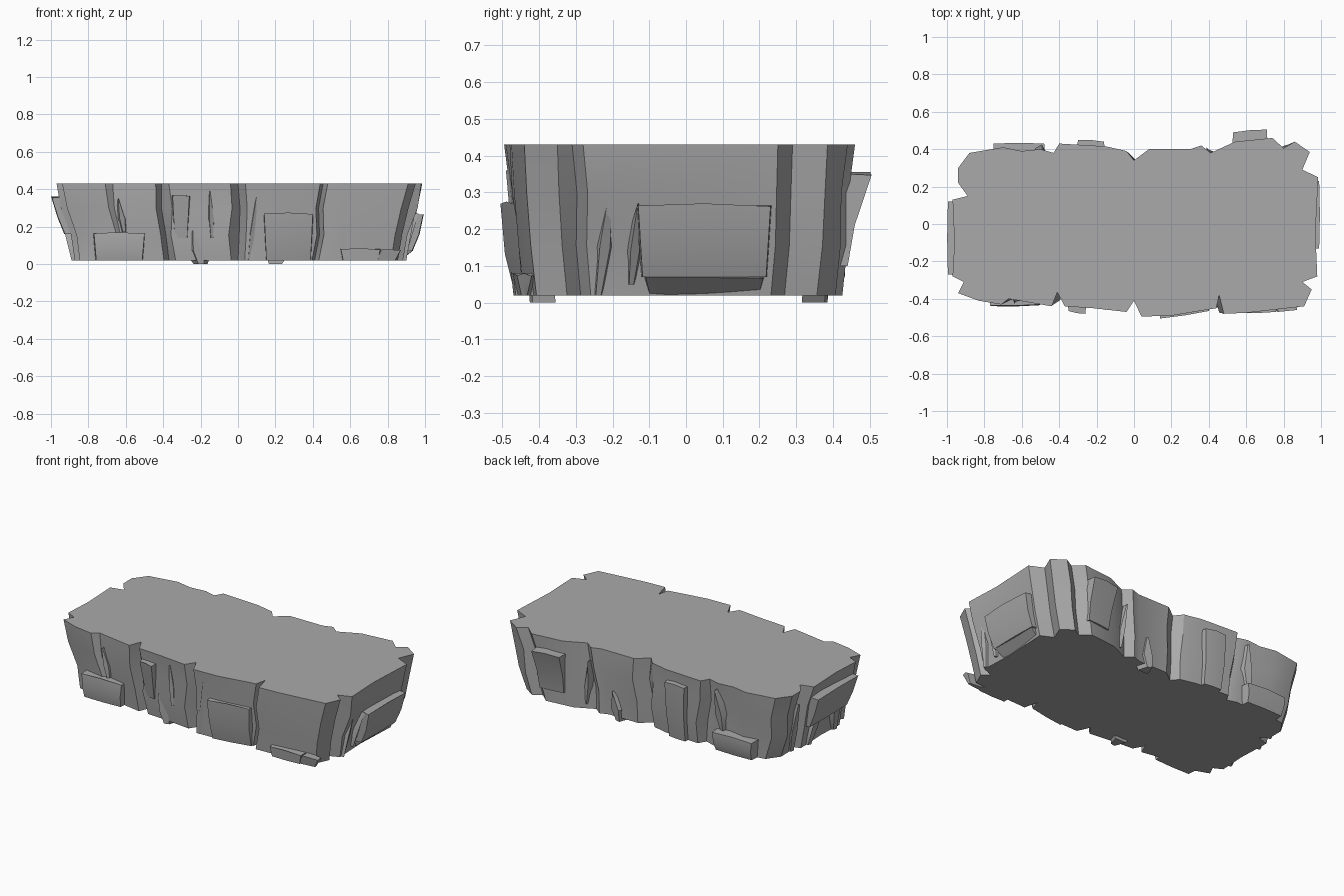
import bpy, bmesh, math

if "Cube" in bpy.data.objects:
    bpy.data.objects.remove(bpy.data.objects["Cube"])

stone = bpy.data.materials.new("grey stone")
stone.use_nodes = True
colour = (0.40, 0.40, 0.40, 1)
stone.diffuse_color = colour
stone.node_tree.nodes["Principled BSDF"].inputs["Base Color"].default_value = colour

TOP, BASE = 0.43, 0.02


def finish(bm, name):
    bmesh.ops.recalc_face_normals(bm, faces=bm.faces)
    mesh = bpy.data.meshes.new(name)
    bm.to_mesh(mesh)
    bm.free()
    mesh.materials.append(stone)
    obj = bpy.data.objects.new(name, mesh)
    bpy.context.collection.objects.link(obj)
    bpy.ops.object.select_all(action="DESELECT")
    obj.select_set(True)
    bpy.context.view_layer.objects.active = obj
    bpy.ops.object.shade_smooth_by_angle(angle=math.radians(28))
    return obj


def loft(name, rings):
    bm = bmesh.new()
    loops = [[bm.verts.new(p) for p in ring] for ring in rings]
    n = len(loops[0])
    for low, high in zip(loops, loops[1:]):
        for i in range(n):
            j = (i + 1) % n
            bm.faces.new((low[i], low[j], high[j], high[i]))
    bm.faces.new(loops[0][::-1])
    bm.faces.new(loops[-1])
    return finish(bm, name)


# Top rim, split by side; each side runs counter-clockwise
front = [(-.94, -.37), (-.83, -.41), (-.71, -.43), (-.67, -.40), (-.44, -.44), (-.41, -.365),
         (-.37, -.44), (-.22, -.45), (-.04, -.47), (0, -.41), (.04, -.495), (.2, -.49),
         (.44, -.45), (.455, -.38), (.48, -.48), (.6, -.475), (.91, -.44)]
right = [(.95, -.35), (.9, -.31), (.98, -.28), (.97, -.05), (.985, .25), (.9, .29)]
back = [(.94, .385), (.86, .44), (.8, .405), (.74, .46), (.54, .44), (.41, .38), (.36, .42),
        (.3, .4), (.08, .4), (0, .34), (-.04, .39), (-.15, .415), (-.4, .43), (-.43, .38),
        (-.5, .4), (-.6, .39), (-.7, .41), (-.88, .38)]
left = [(-.94, .3), (-.94, .22), (-.89, .15), (-.97, .13), (-.96, -.1), (-.97, -.28), (-.91, -.31)]
rim = front + right + back + left

# Main rock tapers downward, with the cracks wandering sideways
rings = []
for t in (0, .33, .68, 1):
    ring = []
    for i, (x, y) in enumerate(rim):
        sway = .016 * math.sin(t * math.pi * 1.6 + i // 3 * 1.7) * math.sin(math.pi * t)
        ring.append((x * (.9 + .1 * t) + sway, y * (.925 + .075 * t) + sway * .5,
                     BASE + t * (TOP - BASE)))
    rings.append(ring)
loft("rock_platform", rings)


def place(side, u, out, z):
    return {"front": (u, -out, z), "back": (u, out, z),
            "right": (out, u, z), "left": (-out, u, z)}[side]


def slab(name, side, u0, u1, z0, z1, low, high, skew=0, bulge=.01, depth=.16):
    """Split stone block whose outer face leans from low to high."""
    rings = []
    for t in (0, .45, 1):
        out = low + (high - low) * t + bulge * math.sin(math.pi * t)
        z = z0 + (z1 - z0) * t
        shrink = .012 * (1 - t)
        a, b, mid = u0 + shrink, u1 - shrink, (u0 + u1) / 2
        rings.append([place(side, u, o, zz) for u, o, zz in (
            (a, out - depth, z), (a + .01, out, z - .006 * t), (mid, out - skew / 2 + .004, z),
            (b - .01, out - skew, z - .008 * t), (b, out - depth, z))])
    return loft(name, rings)


def shard(name, side, u, width, z0, z1, low, high, lean=0):
    """Pointed splinter lying against the wall."""
    rings = []
    for t, w in ((0, .5), (.4, 1), (1, .08)):
        out = low + (high - low) * t
        z = z0 + (z1 - z0) * t
        c, h = u + lean * t, width * w / 2
        rings.append([place(side, c - h, out - .07, z), place(side, c - h * .3, out, z),
                      place(side, c + h * .5, out - .008, z), place(side, c + h, out - .07, z)])
    return loft(name, rings)


# Front ledges and splinters
slab("front_low_ledge", "front", -.78, -.49, BASE, .17, .425, .435, .005)
slab("front_block", "front", .13, .41, BASE, .275, .465, .505, .04)
slab("front_small_ledge", "front", .54, .77, BASE, .085, .468, .475, .005, 0)
slab("front_upper_flake", "front", -.36, -.25, .14, .37, .42, .465, -.015, 0, .1)
shard("front_foot_rock", "front", -.2, .15, 0, .18, .425, .44, -.04)
shard("front_splinter_a", "front", .06, .07, BASE, .36, .46, .49, .04)
shard("front_splinter_b", "front", -.61, .07, .17, .35, .41, .425, -.03)
shard("front_splinter_c", "front", -.14, .06, .14, .39, .45, .462, -.01)

# Right end block, undercut at its foot
slab("right_block", "right", -.14, .24, .07, .27, .93, .99, 0, .01)
slab("right_block_foot", "right", -.12, .22, BASE, .075, .87, .93, 0, 0)
slab("right_corner_ledge", "right", -.47, -.41, BASE, .08, .84, .87, 0, 0, .1)
shard("right_splinter_a", "right", -.24, .07, BASE, .35, .9, .96, .04)
shard("right_splinter_b", "right", -.15, .06, .05, .27, .9, .965, .02)

# Back blocks and splinters
slab("back_high_block", "back", .52, .72, .1, .355, .425, .49, -.015, -.01)
slab("back_tall_block", "back", -.31, -.15, BASE, .37, .42, .45, .01)
slab("back_low_ledge", "back", -.76, -.47, BASE, .14, .41, .43, 0)
shard("back_foot_rock", "back", .2, .14, 0, .18, .385, .4, .03)
shard("back_splinter_a", "back", -.52, .12, .14, .39, .395, .425, .03)
shard("back_splinter_b", "back", .42, .07, .05, .33, .385, .41, -.03)

# Left end flakes
slab("left_block", "left", -.28, .13, .16, .36, .925, .995, 0, .005)
shard("left_splinter_a", "left", -.2, .1, BASE, .3, .89, .96, .05)
shard("left_splinter_b", "left", .05, .1, BASE, .3, .89, .96, -.05)
shard("left_splinter_c", "left", .18, .1, BASE, .34, .86, .93, .03)
